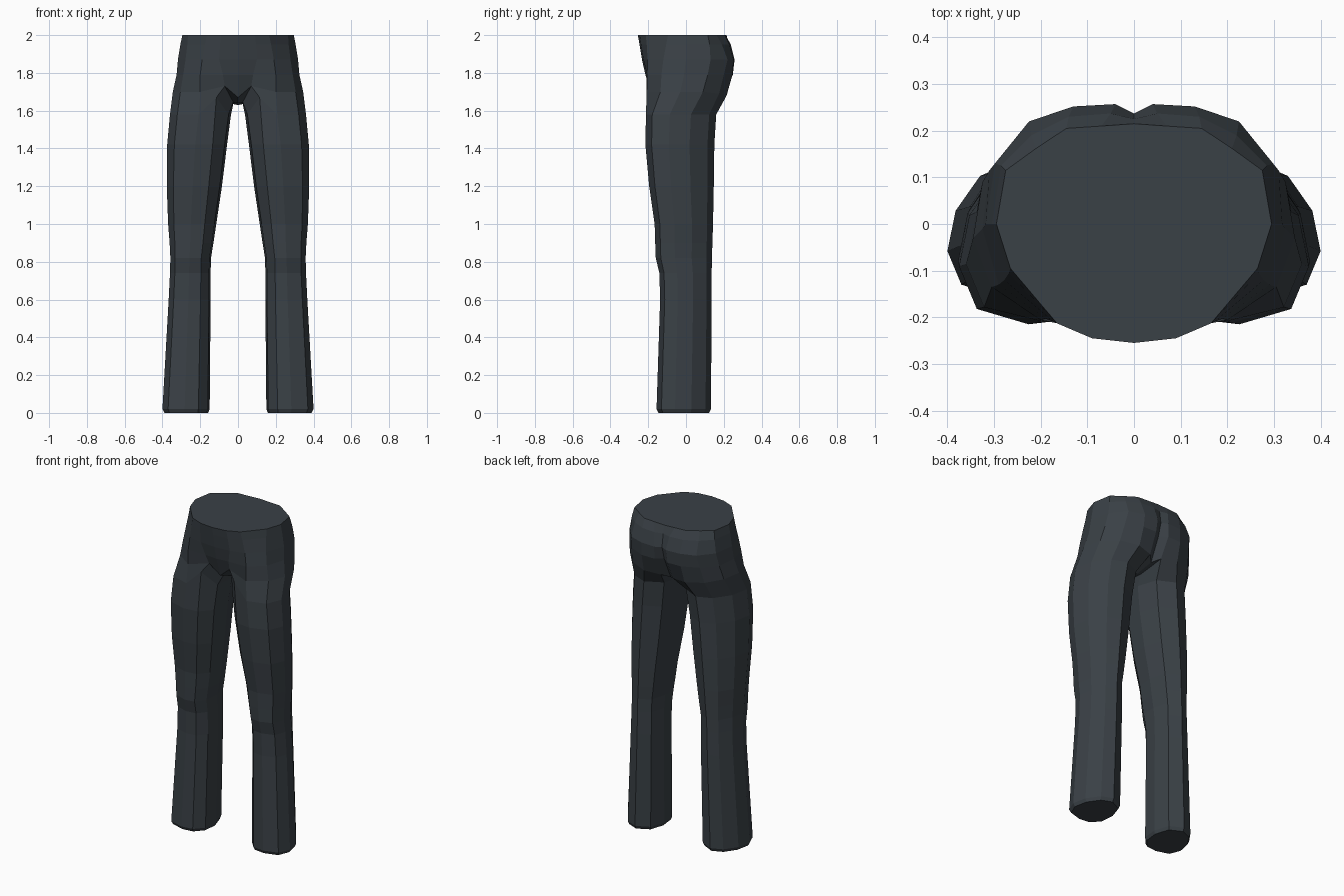
import bpy, bmesh

cloth = bpy.data.materials.new("dark slate cloth")
cloth.diffuse_color = (0.042, 0.052, 0.061, 1)

# Hip half-rings: height, then (x, y) from front centre around the side to back centre
HIPS = [
    (2.00, [(0, -.255), (.09, -.245), (.165, -.213), (.265, -.095), (.295, 0),
            (.275, .115), (.21, .162), (.145, .205), (.07, .21), (0, .215)]),
    (1.95, [(0, -.246), (.095, -.238), (.175, -.208), (.268, -.105), (.305, 0),
            (.285, .125), (.22, .19), (.14, .23), (.05, .237), (0, .225)]),
    (1.87, [(0, -.233), (.10, -.225), (.19, -.203), (.278, -.12), (.318, 0),
            (.298, .13), (.225, .22), (.13, .252), (.04, .257), (0, .237)]),
    (1.79, [(0, -.215), (.08, -.208), (.20, -.206), (.29, -.13), (.325, -.01),
            (.31, .115), (.235, .2), (.135, .246), (.045, .248), (0, .215)]),
]
# Crotch ring: eight outer points, then two inner points, and the centre seam
CROTCH = [(.07, -.185, 1.73), (.20, -.208, 1.70), (.305, -.135, 1.70), (.345, -.03, 1.70),
          (.325, .09, 1.70), (.25, .175, 1.69), (.14, .215, 1.68), (.04, .19, 1.67),
          (.025, .03, 1.635), (.025, -.10, 1.645)]
SEAM = [(0, -.175, 1.67), (0, -.10, 1.64), (0, .03, 1.63), (0, .15, 1.65)]

# Leg cross-section (0 to 1 across and front to back) and its size along the leg:
# height, inner x, outer x, front y, back y
SECTION = [(.24, .03), (.53, 0), (.88, .09), (1, .34), (.93, .64),
           (.72, .9), (.44, 1), (.12, .86), (0, .54), (.04, .22)]
LEG = [(1.58, .037, .36, -.212, .16), (1.42, .058, .375, -.215, .15),
       (1.20, .085, .377, -.195, .147), (1.00, .115, .37, -.166, .143),
       (.90, .13, .362, -.163, .14), (.82, .143, .358, -.16, .137),
       (.74, .145, .36, -.141, .136), (.60, .145, .367, -.137, .136),
       (.02, .15, .40, -.156, .132), (0, .158, .39, -.146, .122)]

bm = bmesh.new()


def ring(points):
    return [bm.verts.new(p) for p in points]


def bridge(a, b, closed):
    n = len(a)
    for i in range(n if closed else n - 1):
        j = (i + 1) % n
        bm.faces.new((a[i], a[j], b[j], b[i]))


# Hips and flat waist
hips = [ring([(x, y, z) for x, y in pts]) for z, pts in HIPS]
bm.faces.new(hips[0])
for a, b in zip(hips, hips[1:]):
    bridge(a, b, False)

# Crotch joins the hips to the leg
crotch, seam = ring(CROTCH), ring(SEAM)
bridge(hips[-1], [seam[0]] + crotch[:8] + [seam[3]], False)
bridge(seam, [crotch[0], crotch[9], crotch[8], crotch[7]], False)

# Leg with closed hem
previous = crotch
for z, x0, x1, y0, y1 in LEG:
    pts = [[x0 + u * (x1 - x0), y0 + v * (y1 - y0), z] for u, v in SECTION]
    if z == 1.58:
        pts[0][2] = 1.67  # raised inner-thigh fold
    current = ring(pts)
    bridge(previous, current, True)
    previous = current
bm.faces.new(previous)

# Mirror the half into a full pair
bmesh.ops.mirror(bm, geom=bm.verts[:] + bm.edges[:] + bm.faces[:],
                 axis='X', merge_dist=0.0005)
bmesh.ops.remove_doubles(bm, verts=bm.verts[:], dist=0.0005)
bmesh.ops.recalc_face_normals(bm, faces=bm.faces[:])
mesh = bpy.data.meshes.new("trousers")
bm.to_mesh(mesh)
bm.free()
mesh.materials.append(cloth)
trousers = bpy.data.objects.new("trousers", mesh)
bpy.context.collection.objects.link(trousers)
